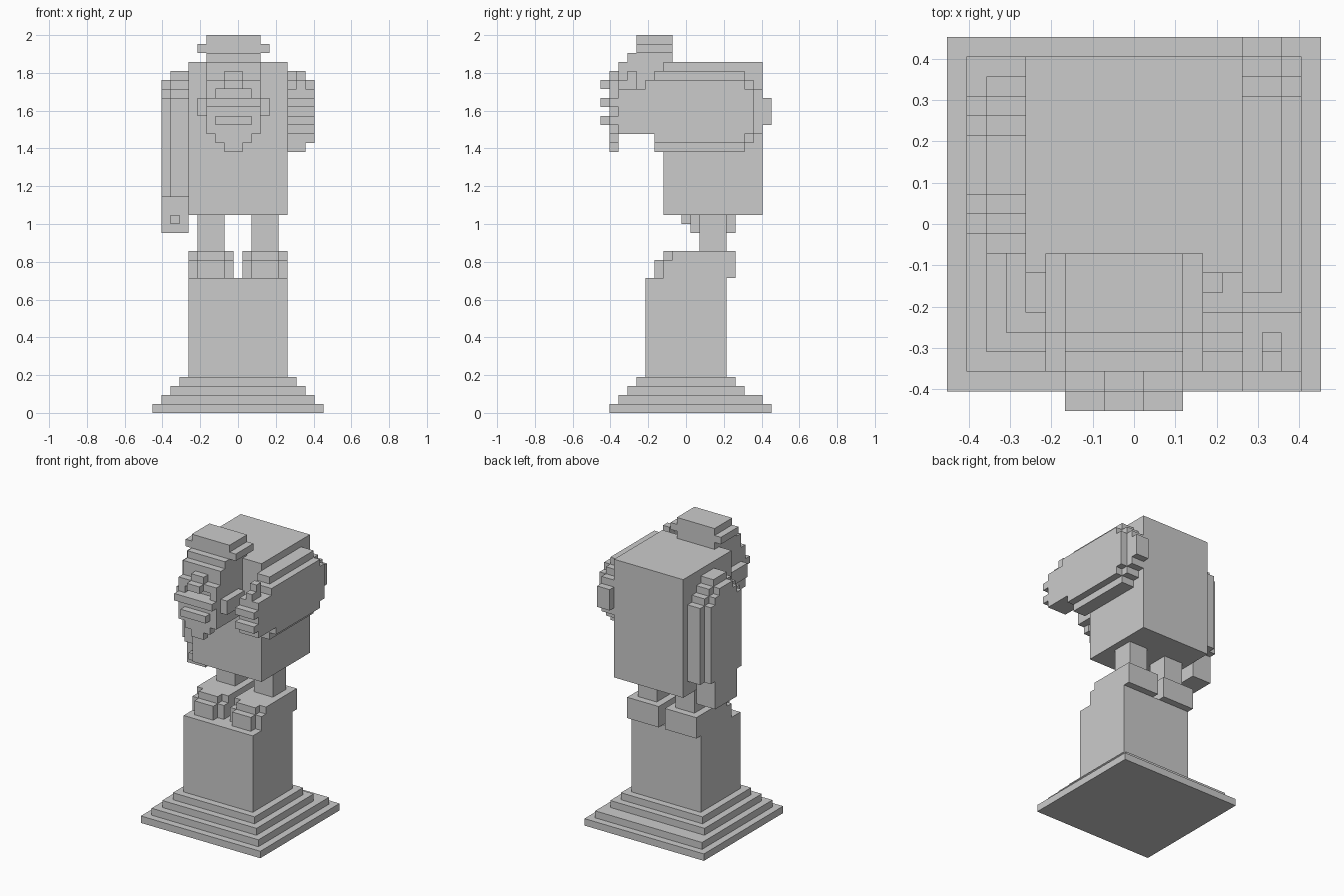
import bpy, bmesh
from mathutils import Matrix, Vector

U = 2 / 42  # block size: the statue is 42 blocks tall


def part(name, *boxes):
    """One object from boxes (x0, x1, y0, y1, z0, z1) in block units."""
    bm = bmesh.new()
    for x0, x1, y0, y1, z0, z1 in boxes:
        centre = Vector((x0 + x1, y0 + y1, z0 + z1)) * U / 2
        size = Vector((x1 - x0, y1 - y0, z1 - z0)) * U
        bmesh.ops.create_cube(bm, size=1, matrix=Matrix.LocRotScale(centre, None, size))
    mesh = bpy.data.meshes.new(name)
    bm.to_mesh(mesh)
    bm.free()
    obj = bpy.data.objects.new(name, mesh)
    bpy.context.collection.objects.link(obj)
    return obj


# Stepped plinth and pedestal
for i, back in enumerate((9.5, 8.5, 6.5, 5.5)):
    part(f"plinth_step_{i + 1}", (-9.5 + i, 9.5 - i, -8.5 + i, back, i, i + 1))
part("pedestal", (-5.5, 5.5, -4.5, 4.5, 4, 15))

# Feet and legs, mirrored
for side, s in (("left", -1), ("right", 1)):
    def mx(a, b):
        return sorted((a * s, b * s))
    part(f"{side}_foot", (*mx(0.5, 5.5), -1.5, 5.5, 15, 18),
         (*mx(1.5, 4.5), -2.5, -1.5, 15, 18),
         (*mx(0.5, 5.5), -2.5, -1.5, 15, 17),
         (*mx(1.5, 4.5), -3.5, -2.5, 15, 17))
    part(f"{side}_leg", (*mx(1.5, 4.5), 1.5, 4.5, 18, 22))

# Torso
part("torso", (-5.5, 5.5, -2.5, 8.5, 22, 39))

# Hanging arm: nested slabs make the rounded shoulder
part("hanging_arm",
     *[(-7.5, -5.5, 1.5 - i, 4.5 + i, 24, 38 - i) for i in range(4)],
     *[(-8.5, -7.5, 1.5 - i, 4.5 + i, 24, 37 - i) for i in range(3)])
part("hanging_hand", (-8.5, -5.5, 0.5, 5.5, 20, 24))
part("hanging_thumb", (-7.5, -6.5, -0.5, 0.5, 21, 22))

# Raised arm reaching forward, with elbow
part("raised_arm",
     (5.5, 7.5, -3.5, 6.5, 29, 38),
     (5.5, 8.5, -4.5, 6.5, 31, 37),
     (5.5, 8.5, -3.5, 6.5, 30, 31),
     (5.5, 7.5, 6.5, 7.5, 30, 37),
     (5.5, 8.5, 6.5, 7.5, 31, 36))
part("raised_elbow", (5.5, 7.5, 7.5, 9.5, 32, 35), (5.5, 7.5, 7.5, 8.5, 31, 36))
part("raised_hand", (5.5, 8.5, -7.5, -4.5, 31, 36))
part("raised_thumb", (6.5, 7.5, -6.5, -5.5, 36, 38), (6.5, 7.5, -7.5, -6.5, 36, 37))
for i, z in enumerate((32, 34)):
    part(f"finger_{i + 1}", (5.5, 8.5, -8.5, -7.5, z, z + 1))

# Head, ears and face
part("head", (-3.5, 2.5, -7.5, -2.5, 31, 39))
part("cheeks", (-4.5, 3.5, -7.5, -3.5, 33, 35))
part("face", (-3.5, 2.5, -8.5, -7.5, 31, 35),
     (-3.5, -2.5, -8.5, -7.5, 35, 37), (1.5, 2.5, -8.5, -7.5, 35, 37),
     (-2.5, 1.5, -8.5, -7.5, 36, 37))
part("nose", (-1.5, 0.5, -8.5, -7.5, 36, 38), (-1.5, 0.5, -9.5, -8.5, 36, 37))
part("moustache", (-3.5, 2.5, -9.5, -8.5, 34, 35))
part("mouth", (-2.5, 1.5, -9.5, -8.5, 32, 33))
part("beard", (-2.5, 1.5, -8.5, -7.5, 30, 31), (-1.5, 0.5, -8.5, -7.5, 29, 30))

# Cap
part("cap", (-3.5, 2.5, -6.5, -1.5, 39, 40),
     (-4.5, 3.5, -5.5, -1.5, 40, 41),
     (-3.5, 2.5, -5.5, -1.5, 41, 42))
